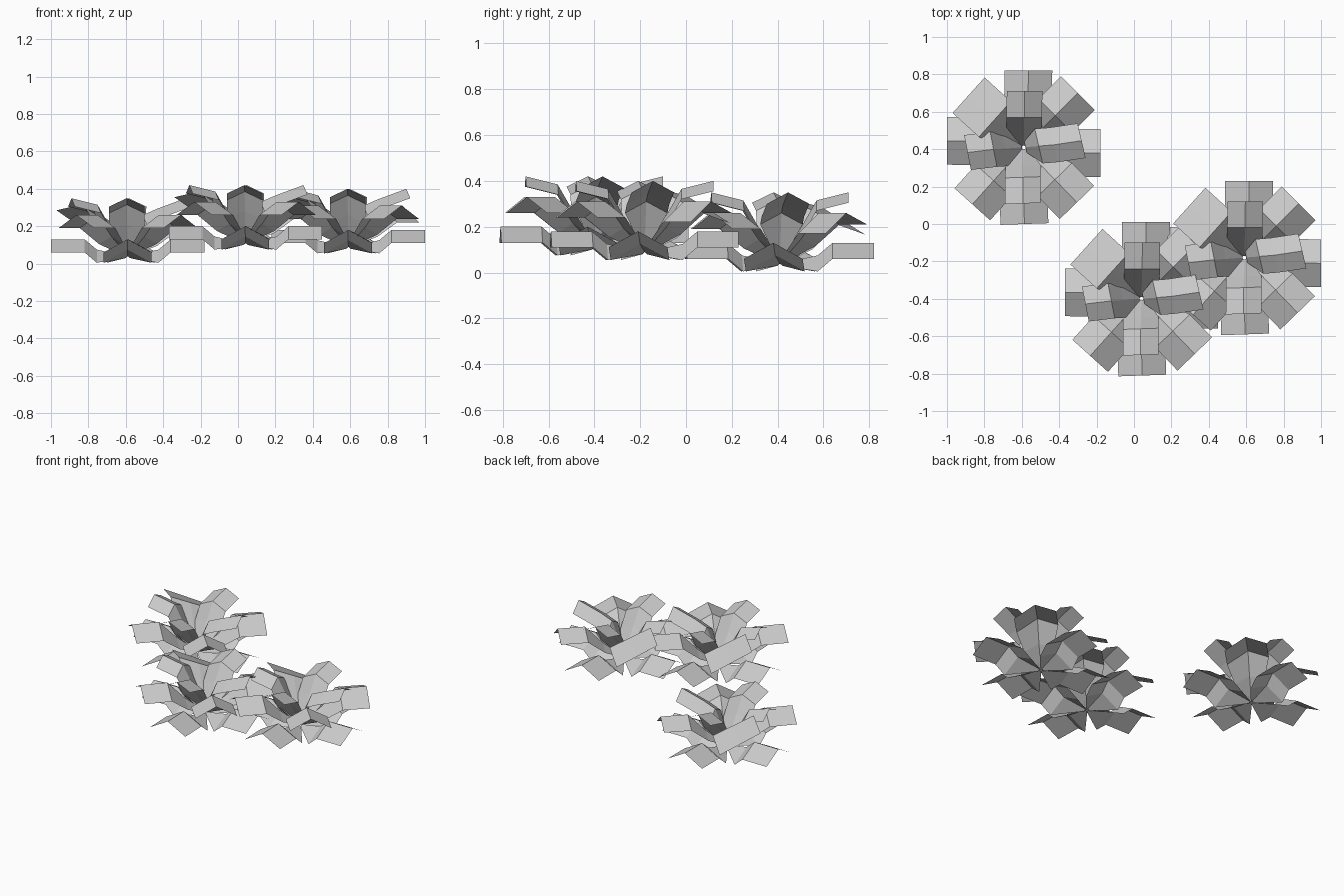
import bpy, bmesh
from math import radians, sin, cos

# Leaf profiles: (radius, ridge height, half width, edge drop)
LOW = [(0.01, 0.04, 0.012, 0.01), (0.165, 0.075, 0.128, 0.07),
       (0.23, 0.13, 0.128, 0.07), (0.41, 0.13, 0.128, 0.07)]
MID = [(0.01, 0.05, 0.012, 0.01), (0.13, 0.145, 0.09, 0.04),
       (0.24, 0.26, 0.128, 0.07), (0.41, 0.26, 0.128, 0.07)]
FLAT = [(0.01, 0.05, 0.012, 0.01), (0.11, 0.15, 0.09, 0.02),
        (0.215, 0.265, 0.128, 0.0), (0.405, 0.225, 0.128, 0.0)]
TOP = [(0.01, 0.06, 0.03, 0.01), (0.10, 0.21, 0.095, 0.045),
       (0.16, 0.315, 0.095, 0.045), (0.30, 0.35, 0.095, 0.045)]
LONG = [(0.01, 0.10, 0.03, 0.01), (0.08, 0.26, 0.095, 0.05),
        (0.16, 0.295, 0.095, 0.05), (0.31, 0.35, 0.095, 0.05)]

# Leaves: (profile, angle, sideways shift, lift, roll)
LEAVES = [
    (LOW, 0, -0.03, 0, 0), (LOW, 90, -0.025, 0, 0),
    (LOW, 180, -0.035, 0, 0), (LOW, 272, -0.01, 0, 0),
    (MID, 45, 0, 0, 0.02), (FLAT, 138, -0.01, 0, 0.06),
    (MID, 228, 0, 0, 0), (MID, 314, 0, 0, 0),
    (TOP, 90, -0.005, 0, 0), (TOP, 272, -0.015, 0, 0),
    (LONG, 13, -0.035, 0, 0), (TOP, 191, -0.03, 0, 0),
]


def add_leaf(bm, profile, angle, shift, lift, roll):
    """Folded sheet with a raised midrib, running outward from the centre."""
    c, s = cos(radians(angle)), sin(radians(angle))
    rows = []
    for r, z, w, d in profile:
        k = min(1, r / 0.24)
        row = []
        for side in (-1, 0, 1):
            t = side * w + shift * k
            h = z + lift * k - abs(side) * d + side * roll * k
            row.append(bm.verts.new((r * c - t * s, r * s + t * c, h)))
        rows.append(row)
    for a, b in zip(rows, rows[1:]):
        for i in (0, 1):
            bm.faces.new((a[i], b[i], b[i + 1], a[i + 1]))


# One plant mesh, shared by all three plants
bm = bmesh.new()
for leaf in LEAVES:
    add_leaf(bm, *leaf)
mesh = bpy.data.meshes.new("leafy_plant")
bm.to_mesh(mesh)
bm.free()

for name, loc in (("plant_back_left", (-0.59, 0.41, 0)),
                  ("plant_front", (0.04, -0.40, 0.07)),
                  ("plant_right", (0.59, -0.18, 0.05))):
    ob = bpy.data.objects.new(name, mesh)
    ob.location = loc
    bpy.context.collection.objects.link(ob)
